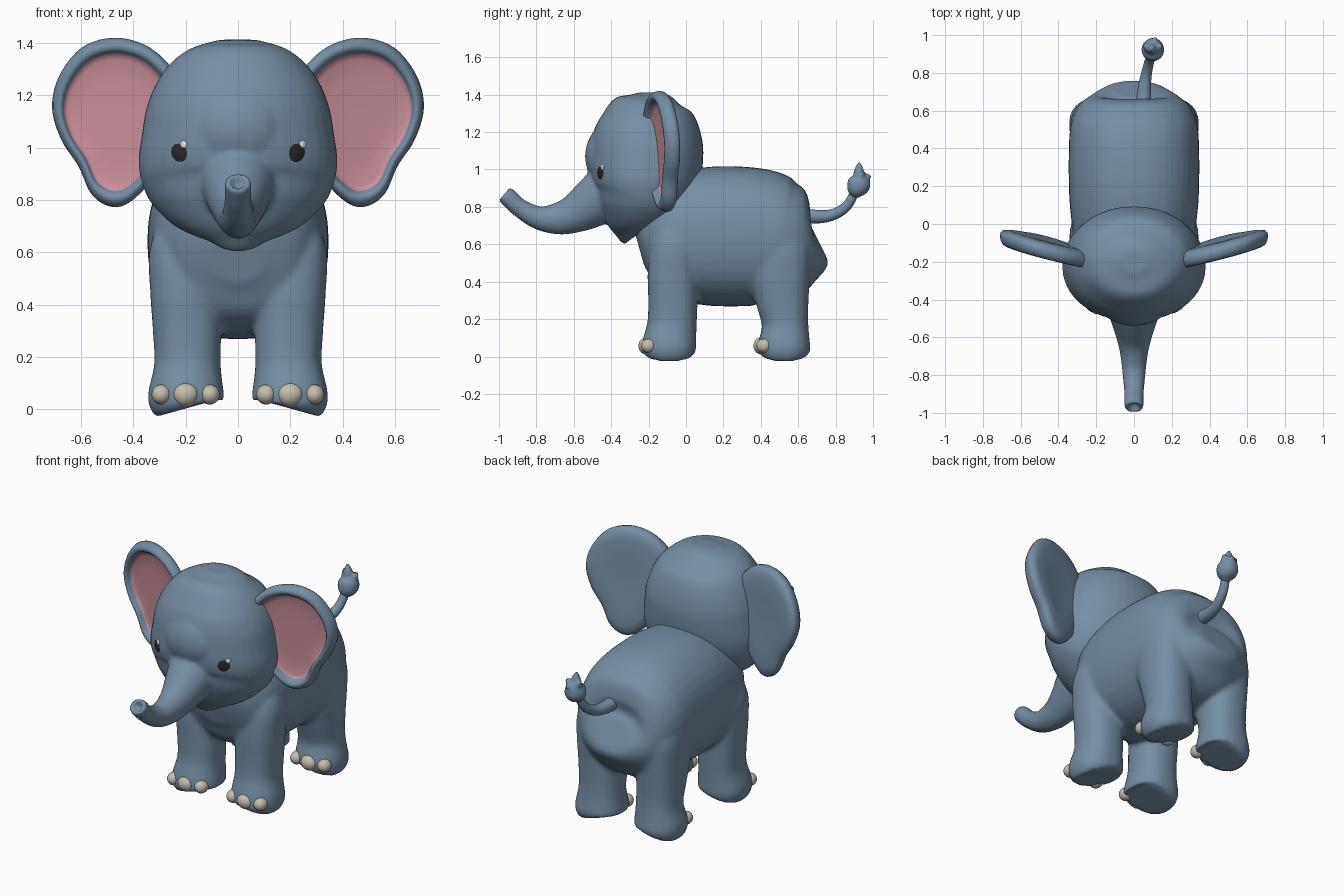
import bpy, bmesh, math
from mathutils import Vector, Matrix

if "Cube" in bpy.data.objects:
    bpy.data.objects.remove(bpy.data.objects["Cube"])


def material(name, rgb):
    m = bpy.data.materials.new(name)
    m.diffuse_color = (*rgb, 1)
    m.use_nodes = True
    m.node_tree.nodes["Principled BSDF"].inputs["Base Color"].default_value = m.diffuse_color
    return m


SKIN = material("blue grey skin", (0.18, 0.27, 0.37))
PINK = material("pink inner ear", (0.60, 0.28, 0.33))
NAIL = material("cream toenail", (0.56, 0.51, 0.43))
DARK = material("dark eye", (0.022, 0.022, 0.024))
LIGHT = material("eye highlight", (0.75, 0.75, 0.75))


def finish(bm, name, *mats):
    bmesh.ops.recalc_face_normals(bm, faces=bm.faces[:])
    me = bpy.data.meshes.new(name)
    bm.to_mesh(me)
    bm.free()
    for m in mats:
        me.materials.append(m)
    for p in me.polygons:
        p.use_smooth = True
    ob = bpy.data.objects.new(name, me)
    bpy.context.collection.objects.link(ob)
    return ob


def catmull(pts, steps=5, closed=False):
    """Smooth curve through points of any dimension."""
    n, out = len(pts), []
    for i in range(n if closed else n - 1):
        k = [(i + j) % n if closed else min(max(i + j, 0), n - 1) for j in (-1, 0, 1, 2)]
        a, b, c, d = (pts[j] for j in k)
        for s in range(steps):
            t = s / steps
            out.append([0.5 * (2 * q + (r - p) * t + (2 * p - 5 * q + 4 * r - w) * t * t
                               + (3 * q - p - 3 * r + w) * t ** 3)
                        for p, q, r, w in zip(a, b, c, d)])
    if not closed:
        out.append(list(pts[-1]))
    return out


def loft(bm, pts, p=2.0, n=40):
    """Tube through (x, y, z, half width, half height) stations."""
    path = catmull(pts)
    rings = []
    for i, (x, y, z, a, b) in enumerate(path):
        t = (Vector(path[min(i + 1, len(path) - 1)][:3]) - Vector(path[max(i - 1, 0)][:3])).normalized()
        side = (Vector((1, 0, 0)) - t * t.x).normalized()
        up = t.cross(side)
        ring = []
        for k in range(n):
            c, s = math.cos(2 * math.pi * k / n), math.sin(2 * math.pi * k / n)
            u = math.copysign(abs(c) ** (2 / p), c) * a
            v = math.copysign(abs(s) ** (2 / p), s) * b
            ring.append(bm.verts.new(Vector((x, y, z)) + side * u + up * v))
        rings.append(ring)
    for r, q in zip(rings, rings[1:]):
        for k in range(n):
            bm.faces.new((r[k], r[(k + 1) % n], q[(k + 1) % n], q[k]))
    bm.faces.new(rings[0])
    bm.faces.new(rings[-1])


def ellipsoid(bm, loc, size, rot=None):
    m = Matrix.Translation(loc) @ (rot or Matrix()) @ Matrix.Diagonal((*size, 1))
    bmesh.ops.create_uvsphere(bm, u_segments=24, v_segments=16, radius=1, matrix=m)


def blend(ob, voxel=0.012, smooth=8):
    """Fuse overlapping shapes into one soft skin."""
    r = ob.modifiers.new("fuse", 'REMESH')
    r.mode, r.voxel_size, r.use_smooth_shade = 'VOXEL', voxel, True
    s = ob.modifiers.new("soften", 'SMOOTH')
    s.factor, s.iterations = 0.5, smooth
    dg = bpy.context.evaluated_depsgraph_get()
    me = bpy.data.meshes.new_from_object(ob.evaluated_get(dg))
    ob.modifiers.clear()
    ob.data = me
    for p in me.polygons:
        p.use_smooth = True


# Body with four legs
bm = bmesh.new()
loft(bm, [(0, -.25, .58, .10, .10), (0, -.21, .59, .23, .22), (0, -.10, .61, .31, .32),
          (0, .05, .635, .335, .362), (0, .20, .643, .345, .375), (0, .40, .636, .345, .366),
          (0, .52, .612, .335, .33), (0, .62, .60, .295, .285), (0, .685, .60, .22, .18),
          (0, .712, .61, .11, .09)], 2.3)
for sx in (1, -1):
    loft(bm, [(.195 * sx, -.09, .005, .115, .115), (.198 * sx, -.09, .02, .14, .14),
              (.198 * sx, -.09, .06, .145, .145), (.193 * sx, -.075, .17, .127, .132),
              (.195 * sx, -.07, .30, .13, .132), (.205 * sx, -.07, .45, .13, .135),
              (.22 * sx, -.06, .60, .12, .13), (.22 * sx, -.04, .72, .08, .09)], 2.3)
    loft(bm, [(.195 * sx, .525, .005, .115, .11), (.198 * sx, .525, .02, .14, .135),
              (.198 * sx, .525, .06, .145, .14), (.193 * sx, .53, .17, .127, .124),
              (.195 * sx, .515, .30, .13, .142), (.20 * sx, .50, .45, .135, .165),
              (.21 * sx, .50, .60, .125, .16), (.21 * sx, .50, .72, .08, .10)], 2.3)
blend(finish(bm, "body_and_legs", SKIN), smooth=10)

# Head with trunk
bm = bmesh.new()
loft(bm, [(0, -.28, .637, .06, .05), (0, -.285, .65, .13, .09), (0, -.28, .70, .235, .155),
          (0, -.26, .78, .32, .225), (0, -.235, .86, .365, .27), (0, -.22, .95, .38, .295),
          (0, -.212, 1.05, .367, .303), (0, -.208, 1.15, .35, .298), (0, -.205, 1.25, .31, .268),
          (0, -.205, 1.33, .25, .215), (0, -.20, 1.385, .165, .14), (0, -.20, 1.412, .07, .06)], 2.1)
ellipsoid(bm, (0, -.36, 1.07), (.22, .18, .20))
loft(bm, [(0, -.34, .95, .17, .15), (0, -.42, .88, .15, .145), (0, -.515, .81, .12, .128),
          (0, -.605, .76, .092, .102), (0, -.69, .737, .073, .085), (0, -.79, .742, .061, .063),
          (0, -.89, .795, .052, .05), (0, -.945, .847, .052, .05), (0, -.972, .87, .05, .047)])
head = finish(bm, "head_and_trunk", SKIN)
blend(head, 0.011, 6)
# Nostril hollow at the trunk tip
tip, inward = Vector((0, -.968, .866)), Vector((0, .78, -.62))
for v in head.data.vertices:
    d = (v.co - tip).length
    if d < .034:
        v.co += inward * .03 * (1 - (d / .034) ** 2)

# Ears: concentric rings from pink hollow, over the rim, to the back
OUTLINE = [(.27, 1.325), (.36, 1.395), (.48, 1.42), (.60, 1.38), (.685, 1.27), (.71, 1.15),
           (.675, 1.03), (.61, .93), (.565, .83), (.51, .783), (.45, .775), (.39, .81),
           (.33, .88), (.27, 1.0), (.235, 1.14), (.23, 1.25)]
PROFILE = [(.15, .0), (.5, .0), (.74, -.005), (.81, -.012), (.835, -.034), (.88, -.048),
           (.94, -.043), (.985, -.022), (1, .0), (.985, .018), (.93, .033), (.8, .042),
           (.5, .04), (.15, .036)]
for sx, label in ((1, "left"), (-1, "right")):
    bm = bmesh.new()
    edge = catmull(OUTLINE, 5, True)
    n, cx, cz = len(edge), .46, 1.10
    rings = []
    for s, dy in PROFILE:
        ring = []
        for x, z in edge:
            px, pz = cx + (x - cx) * s, cz + (z - cz) * s
            py = -.165 + (px - .3) * .26 - (pz - 1.1) * .06 + dy
            ring.append(bm.verts.new((sx * px, py, pz)))
        rings.append(ring)
    for i, (r, q) in enumerate(zip(rings, rings[1:])):
        for k in range(n):
            f = bm.faces.new((r[k], r[(k + 1) % n], q[(k + 1) % n], q[k]))
            f.material_index = 1 if i < 3 else 0
    bm.faces.new(rings[0]).material_index = 1
    bm.faces.new(rings[-1])
    finish(bm, label + "_ear", SKIN, PINK)

# Eyes with a small highlight each
for sx, label in ((1, "left"), (-1, "right")):
    normal, tangent = Vector((.5 * sx, -.866, 0)), Vector((.866, .5 * sx, 0))
    rot = Matrix.Rotation(math.radians(30 * sx), 4, 'Z')
    centre = Vector((.212 * sx, -.432, .985))
    bm = bmesh.new()
    ellipsoid(bm, centre, (.062, .036, .063), rot)
    finish(bm, label + "_eye", DARK)
    u, v = .022, .027
    depth = .036 * math.sqrt(1 - (u / .062) ** 2 - (v / .063) ** 2)
    bm = bmesh.new()
    ellipsoid(bm, centre + tangent * u + Vector((0, 0, v)) + normal * depth, (.015, .006, .015), rot)
    finish(bm, label + "_eye_highlight", LIGHT)

# Toenails, three on each foot
for label, fy in (("front", -.09), ("back", .525)):
    bm = bmesh.new()
    for sx in (1, -1):
        for dx, dy, w, h in ((-.092, -.108, .038, .038), (0, -.122, .05, .046), (.092, -.108, .038, .038)):
            ellipsoid(bm, (sx * (.2 + dx), fy + dy, .057), (w, .042, h))
    finish(bm, label + "_toenails", NAIL)

# Tail with pointed tuft
bm = bmesh.new()
loft(bm, [(.05, .64, .75, .04, .04), (.055, .72, .748, .035, .035), (.065, .79, .76, .029, .03),
          (.08, .855, .80, .026, .027), (.092, .893, .86, .024, .024), (.10, .91, .92, .02, .02)], n=20)
finish(bm, "tail", SKIN)
bm = bmesh.new()
loft(bm, [(.095, .90, .85, .015, .015), (.098, .908, .88, .05, .048), (.10, .924, .92, .06, .062),
          (.10, .935, .955, .045, .048), (.10, .935, .985, .02, .02)], n=20)
for ex, ey, ez in ((.09, .925, 1.04), (.115, .99, .965), (.05, .945, .995), (.15, .945, .985)):
    loft(bm, [(.10, .922, .915, .03, .03), ((.1 + ex) / 2, (.925 + ey) / 2, (.94 + ez) / 2, .028, .028),
              (ex, ey, ez, .005, .005)], n=12)
tuft = finish(bm, "tail_tuft", SKIN)
blend(tuft, 0.007, 2)
